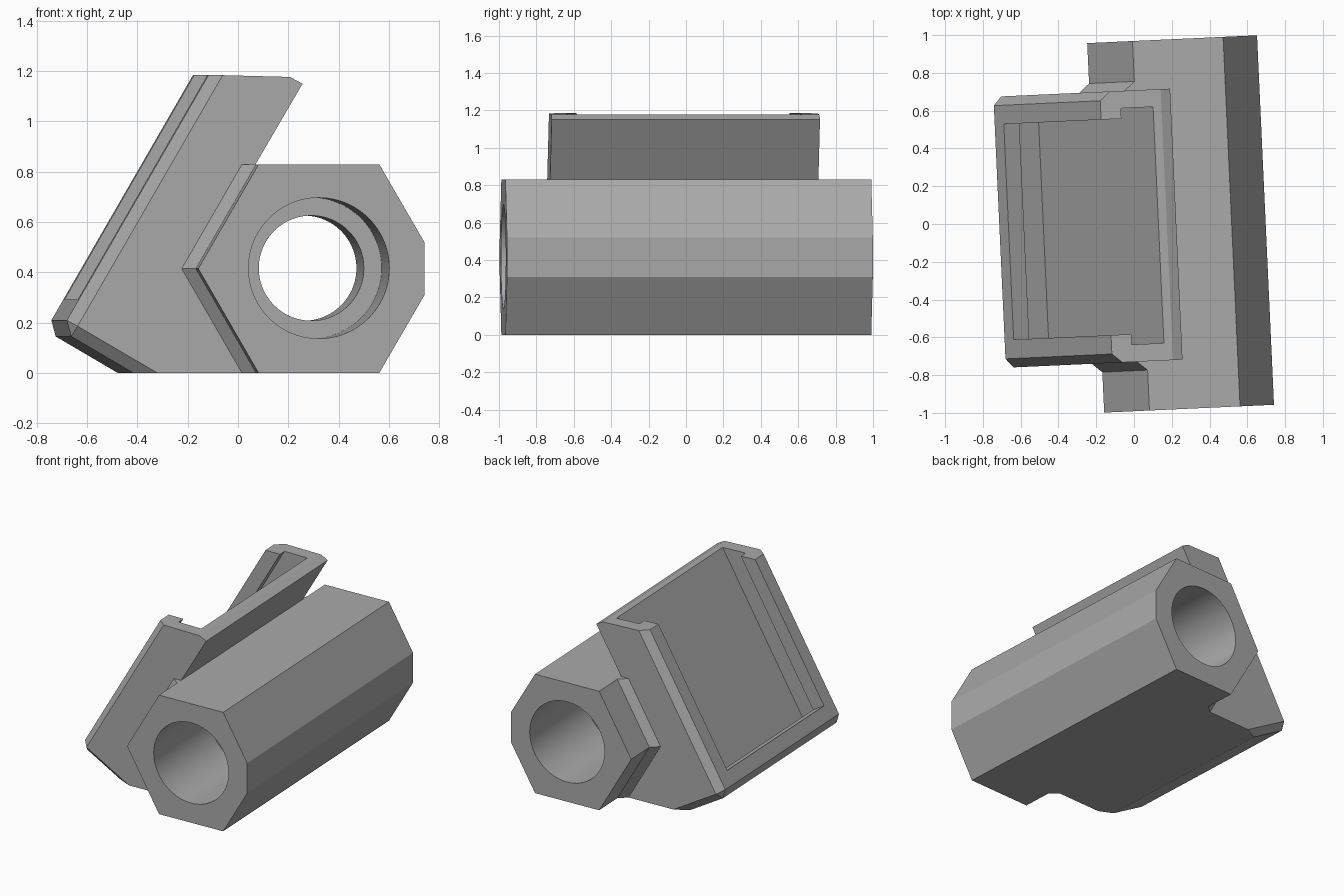
import bpy, bmesh, math
from mathutils import Vector

cube = bpy.data.objects.get("Cube")
if cube:
    bpy.data.objects.remove(cube)

grey = bpy.data.materials.new("plain grey")
grey.use_nodes = True
COLOUR = (0.4, 0.4, 0.4, 1)
grey.diffuse_color = COLOUR
grey.node_tree.nodes["Principled BSDF"].inputs["Base Color"].default_value = COLOUR

YAW = math.radians(2.63)
BEVEL = 0.047
TUBE_HALF, CLAMP_HALF = 0.979, 0.718


def loft(name, sections):
    """Join matching (x, z) outlines placed at successive y stations."""
    bm = bmesh.new()
    rings = [[bm.verts.new((x, y, z)) for x, z in outline] for y, outline in sections]
    count = len(rings[0])
    for a, b in zip(rings, rings[1:]):
        for i in range(count):
            j = (i + 1) % count
            bm.faces.new((a[i], a[j], b[j], b[i]))
    bm.faces.new(rings[0][::-1])
    bm.faces.new(rings[-1])
    bmesh.ops.remove_doubles(bm, verts=bm.verts, dist=0.0005)
    bmesh.ops.recalc_face_normals(bm, faces=bm.faces)
    mesh = bpy.data.meshes.new(name)
    bm.to_mesh(mesh)
    bm.free()
    mesh.materials.append(grey)
    obj = bpy.data.objects.new(name, mesh)
    bpy.context.collection.objects.link(obj)
    return obj


def prism(name, outline, y0, y1):
    return loft(name, [(y0, outline), (y1, outline)])


def circle(x, z, r, n=96):
    return [(x + r * math.cos(math.tau * i / n), z + r * math.sin(math.tau * i / n))
            for i in range(n)]


def cut(obj, cutter):
    """Subtract the cutter and discard it."""
    mod = obj.modifiers.new("cut", 'BOOLEAN')
    mod.operation, mod.solver, mod.object = 'DIFFERENCE', 'EXACT', cutter
    bpy.context.view_layer.objects.active = obj
    bpy.ops.object.modifier_apply(modifier=mod.name)
    bpy.data.objects.remove(cutter)


# Hexagonal tube with one corner trimmed, bored from both ends
tube = prism("hex_tube", [(0.035, 0), (0.515, 0), (0.695, 0.31), (0.695, 0.52),
                          (0.515, 0.83), (0.035, 0.83), (-0.205, 0.415)],
             -TUBE_HALF, TUBE_HALF)
cut(tube, prism("through_hole", circle(0.275, 0.417, 0.209), -1.1, 1.1))
for side in (-1, 1):
    cut(tube, prism("end_bore", circle(0.275, 0.417, 0.28), side * 0.32, side * 1.1))

# Slanted holder plate with bevelled front edges
along, inward = Vector((0.5, 0.866)), Vector((0.866, -0.5))
corner = Vector((-0.7375, 0.169))
inner = corner + BEVEL * (along + inward)
back = [(0.05, 0), (-0.18, 0.415), (0.05, 0.82), (0.035, 0.83), (0.222, 1.15), (0.172, 1.177)]
full = [(-0.15, 1.185), corner + BEVEL * along, corner + BEVEL * inward, (-0.449, 0)] + back
inset = [(-0.096, 1.184), inner, inner, (-0.355, 0)] + back
plate = loft("holder_plate", [(-CLAMP_HALF, inset), (BEVEL - CLAMP_HALF, full),
                              (CLAMP_HALF - BEVEL, full), (CLAMP_HALF, inset)])


def slot(name, low, near, far, half):
    """Box cutter in the slanted plane, open at the top."""
    base = Vector((-0.666, 0.293))
    outline = [base + along * a + inward * n
               for a, n in ((low, near), (low, far), (1.6, far), (1.6, near))]
    return prism(name, outline, -half, half)


# Undercut slot: narrow mouth, wider pocket on three sides
cut(plate, slot("slot_pocket", -0.055, 0.095, 0.245, 0.626))
cut(plate, slot("slot_mouth", 0, -0.1, 0.15, 0.571))

# Bevelled gusset blending the plate ends into the tube
edge = [(0.035, 0), (-0.205, 0.415), (0.035, 0.83)]
core = [(0.05, 0.83), (-0.18, 0.415), (0.05, 0)]
raised = [(x - 0.054, z) for x, z in edge] + core
gussets = []
for side, label in ((-1, "front"), (1, "rear")):
    gussets.append(loft(label + "_gusset", [
        (side * (CLAMP_HALF - 0.01), raised), (side * CLAMP_HALF, raised),
        (side * (CLAMP_HALF + BEVEL), edge + core)]))

# Final placement and shading
for obj in [tube, plate] + gussets:
    obj.location = (0.002, -0.011, 0)
    obj.rotation_euler.z = YAW
    bpy.ops.object.select_all(action='DESELECT')
    obj.select_set(True)
    bpy.context.view_layer.objects.active = obj
    bpy.ops.object.shade_smooth_by_angle(angle=math.radians(20))
